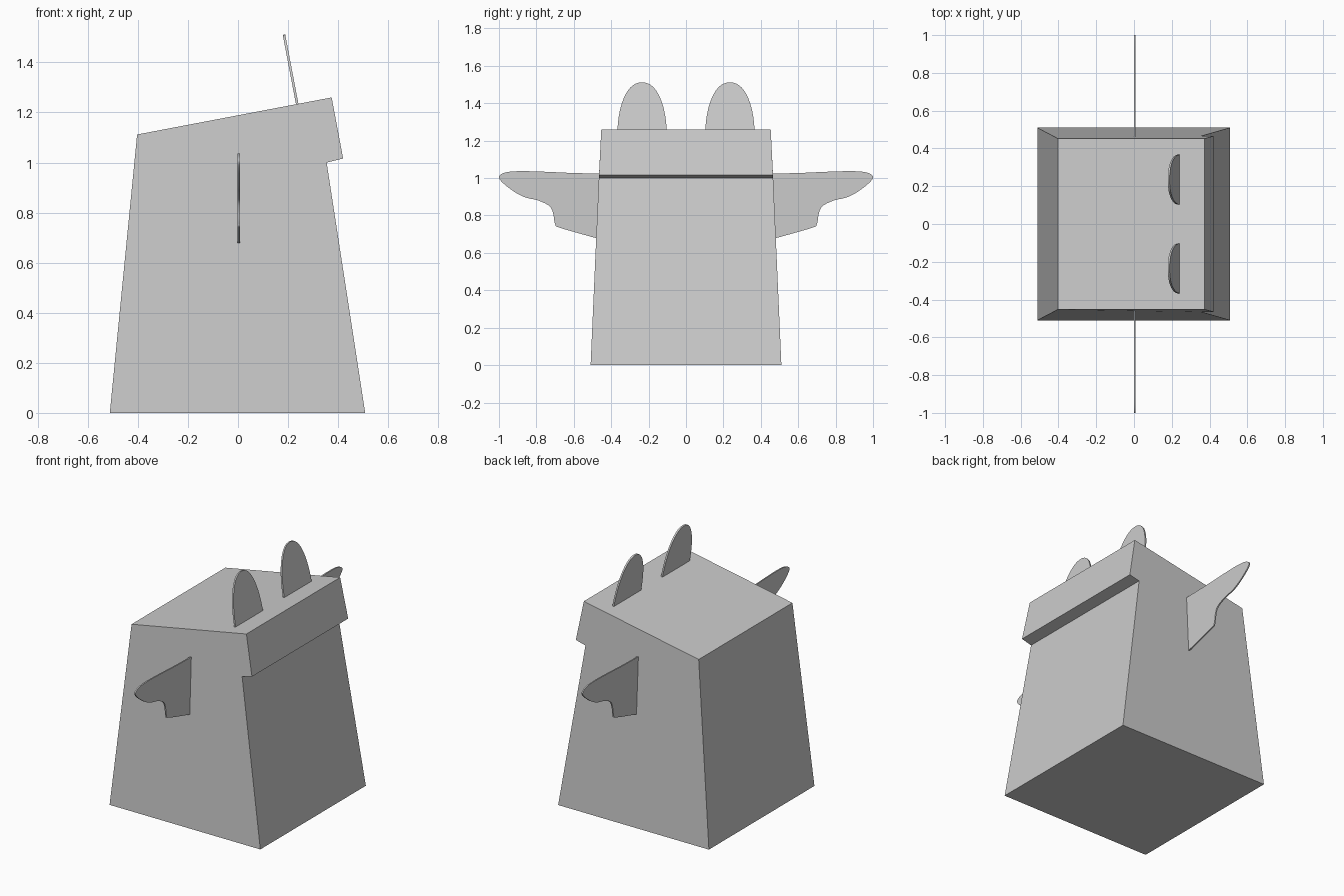
import bpy, bmesh, math
from mathutils import Vector

if "Cube" in bpy.data.objects:
    bpy.data.objects.remove(bpy.data.objects["Cube"])

grey = bpy.data.materials.new("light grey")
COLOUR = (0.6, 0.6, 0.6, 1)
grey.use_nodes = True
grey.diffuse_color = COLOUR
grey.node_tree.nodes["Principled BSDF"].inputs["Base Color"].default_value = COLOUR


def prism(name, side_a, side_b):
    """Solid between two matching outlines."""
    bm = bmesh.new()
    a = [bm.verts.new(p) for p in side_a]
    b = [bm.verts.new(p) for p in side_b]
    bm.faces.new(a)
    bm.faces.new(b[::-1])
    for i in range(len(a)):
        j = (i + 1) % len(a)
        bm.faces.new((a[i], b[i], b[j], a[j]))
    bmesh.ops.recalc_face_normals(bm, faces=bm.faces)
    mesh = bpy.data.meshes.new(name)
    bm.to_mesh(mesh)
    bm.free()
    mesh.materials.append(grey)
    obj = bpy.data.objects.new(name, mesh)
    bpy.context.collection.objects.link(obj)
    return obj


def smooth_path(points, steps=5):
    """Catmull-Rom curve through the points."""
    pts = [Vector(p) for p in points]
    pts = [pts[0]] + pts + [pts[-1]]
    out = []
    for p0, p1, p2, p3 in zip(pts, pts[1:], pts[2:], pts[3:]):
        for s in range(steps):
            t = s / steps
            out.append(0.5 * (2 * p1 + (p2 - p0) * t
                              + (2 * p0 - 5 * p1 + 4 * p2 - p3) * t ** 2
                              + (3 * p1 - p0 - 3 * p2 + p3) * t ** 3))
    return out + [pts[-1]]


def shade(obj):
    bpy.ops.object.select_all(action='DESELECT')
    obj.select_set(True)
    bpy.context.view_layer.objects.active = obj
    bpy.ops.object.shade_smooth_by_angle(angle=math.radians(30))


# Tapered body with a sloping top and overhanging brow: x, z, half depth
profile = [(-0.512, 0, 0.51), (0.508, 0, 0.51), (0.354, 1.0, 0.466),
           (0.42, 1.016, 0.465), (0.374, 1.26, 0.453), (-0.403, 1.112, 0.453)]
prism("body", [(x, -d, z) for x, z, d in profile],
      [(x, d, z) for x, z, d in profile])

# Thin wings: outline in y and z, with the root hidden in the body
wing = [(0.44, 1.024), (0.6, 1.027), (0.76, 1.034), (0.89, 1.037), (0.965, 1.03),
        (1.0, 1.008), (0.98, 0.975), (0.92, 0.928), (0.86, 0.897), (0.79, 0.88),
        (0.73, 0.85), (0.71, 0.81), (0.7, 0.755), (0.67, 0.733), (0.44, 0.668)]
wing = smooth_path(wing)

# Thin upright ears: rounded outline, leaning square to the sloping top
SLOPE = math.radians(10.8)
EAR_WIDTH, EAR_HEIGHT, THICK = 0.132, 0.285, 0.01
ear = [(math.copysign(abs(math.cos(a)) ** 0.9, math.cos(a)) * EAR_WIDTH,
        math.sin(a) * EAR_HEIGHT)
       for a in (math.pi * i / 28 for i in range(29))]

for side, s in (("front", -1), ("back", 1)):
    shade(prism(side + "_wing", [(-0.001, s * y, z) for y, z in wing],
                [(0.007, s * y, z) for y, z in wing]))
    e = prism(side + "_ear", [(-THICK / 2, y, z) for y, z in ear],
              [(THICK / 2, y, z) for y, z in ear])
    e.location = (0.237, s * 0.235, 1.231)
    e.rotation_euler = (0, -SLOPE, 0)
    shade(e)
